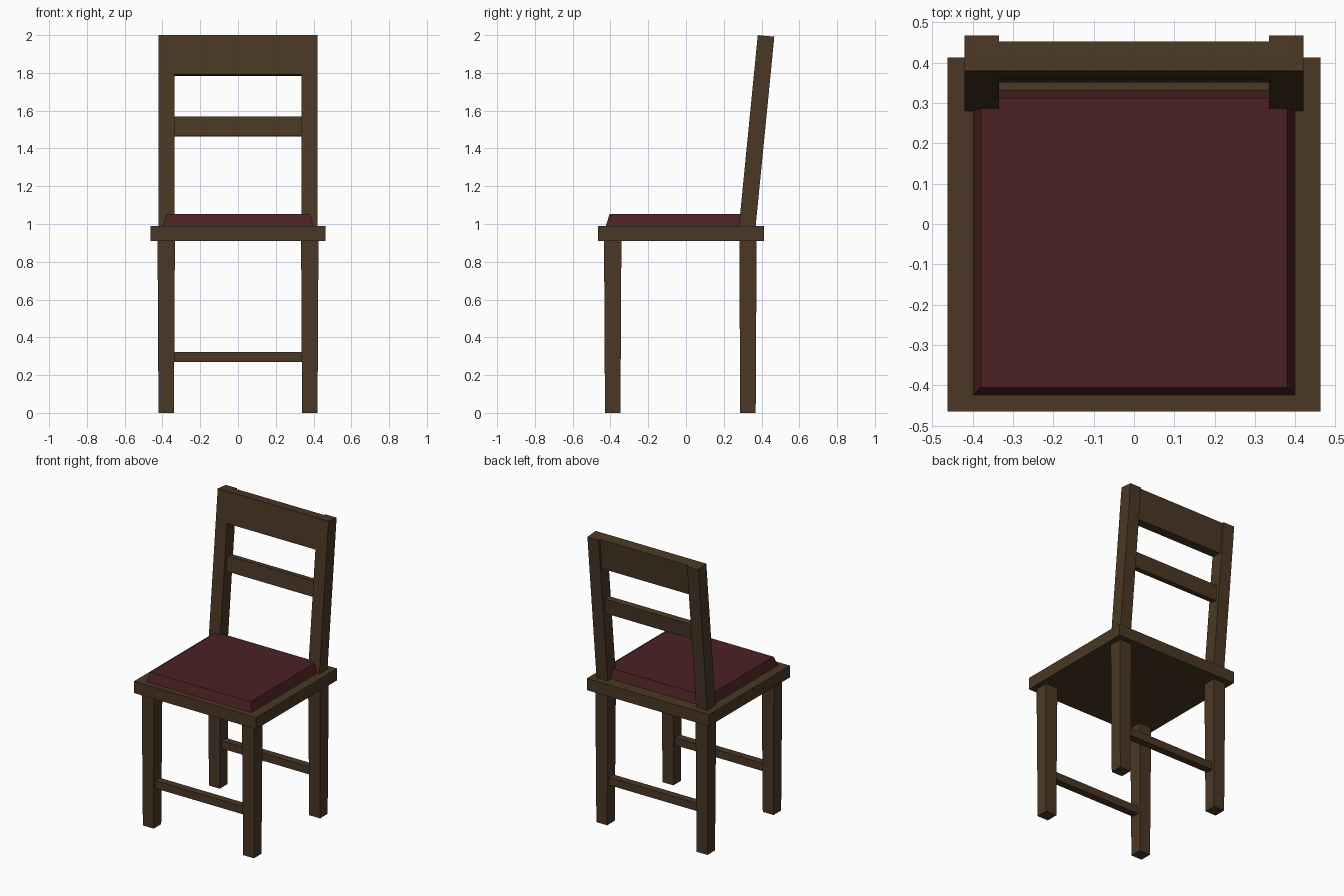
import bpy
import bmesh
import math
from mathutils import Matrix

if "Cube" in bpy.data.objects:
    bpy.data.objects.remove(bpy.data.objects["Cube"], do_unlink=True)


def material(name, colour):
    mat = bpy.data.materials.new(name)
    mat.use_nodes = True
    mat.diffuse_color = colour
    bsdf = mat.node_tree.nodes["Principled BSDF"]
    bsdf.inputs["Base Color"].default_value = colour
    bsdf.inputs["Roughness"].default_value = 0.8
    return mat


wood = material("dark wood", (0.07, 0.039, 0.018, 1))
fabric = material("dark red fabric", (0.07, 0.0155, 0.017, 1))


def block(name, x, y, z, mat=wood, flare=0.0, frame=None):
    """Box from (min, max) ranges; flare widens (or narrows) the top on every side."""
    bm = bmesh.new()
    bmesh.ops.create_cube(bm, size=2)
    for v in bm.verts:
        top = flare if v.co.z > 0 else 0.0
        sides = v.co.copy()
        for i, (low, high) in enumerate((x, y, z)):
            grow = top if i < 2 else 0.0
            v.co[i] = (low + high) / 2 + sides[i] * ((high - low) / 2 + grow)
    if frame:
        bm.transform(frame)
    mesh = bpy.data.meshes.new(name)
    bm.to_mesh(mesh)
    bm.free()
    mesh.materials.append(mat)
    obj = bpy.data.objects.new(name, mesh)
    bpy.context.collection.objects.link(obj)
    return obj


# Seat board and bevelled cushion
block("seat", (-0.463, 0.463), (-0.465, 0.413), (0.91, 0.99))
block("cushion", (-0.4, 0.4), (-0.425, 0.332), (0.988, 1.052), fabric, flare=-0.02)

# Slightly tapered legs, with one rung between each left and right pair
for row, y in (("front", -0.388), ("rear", 0.328)):
    for side, x in (("right", -0.38), ("left", 0.38)):
        block(f"{row}_{side}_leg", (x - 0.041, x + 0.041), (y - 0.041, y + 0.041),
              (0, 0.912), flare=0.005)
    block(f"{row}_rung", (-0.36, 0.36), (y - 0.025, y + 0.025), (0.27, 0.323))

# Backrest, built downwards from its top front edge and leaning back
lean = Matrix.Translation((0, 0.38, 2)) @ Matrix.Rotation(-math.atan(0.0985), 4, "X")
for side, s in (("right", -1), ("left", 1)):
    x = sorted((s * 0.335, s * 0.42))
    block(f"{side}_back_post", x, (0, 0.088), (-1.04, 0), frame=lean)
block("top_rail", (-0.336, 0.336), (0, 0.073), (-0.21, 0), frame=lean)
block("middle_slat", (-0.336, 0.336), (0.024, 0.066), (-0.534, -0.43), frame=lean)
